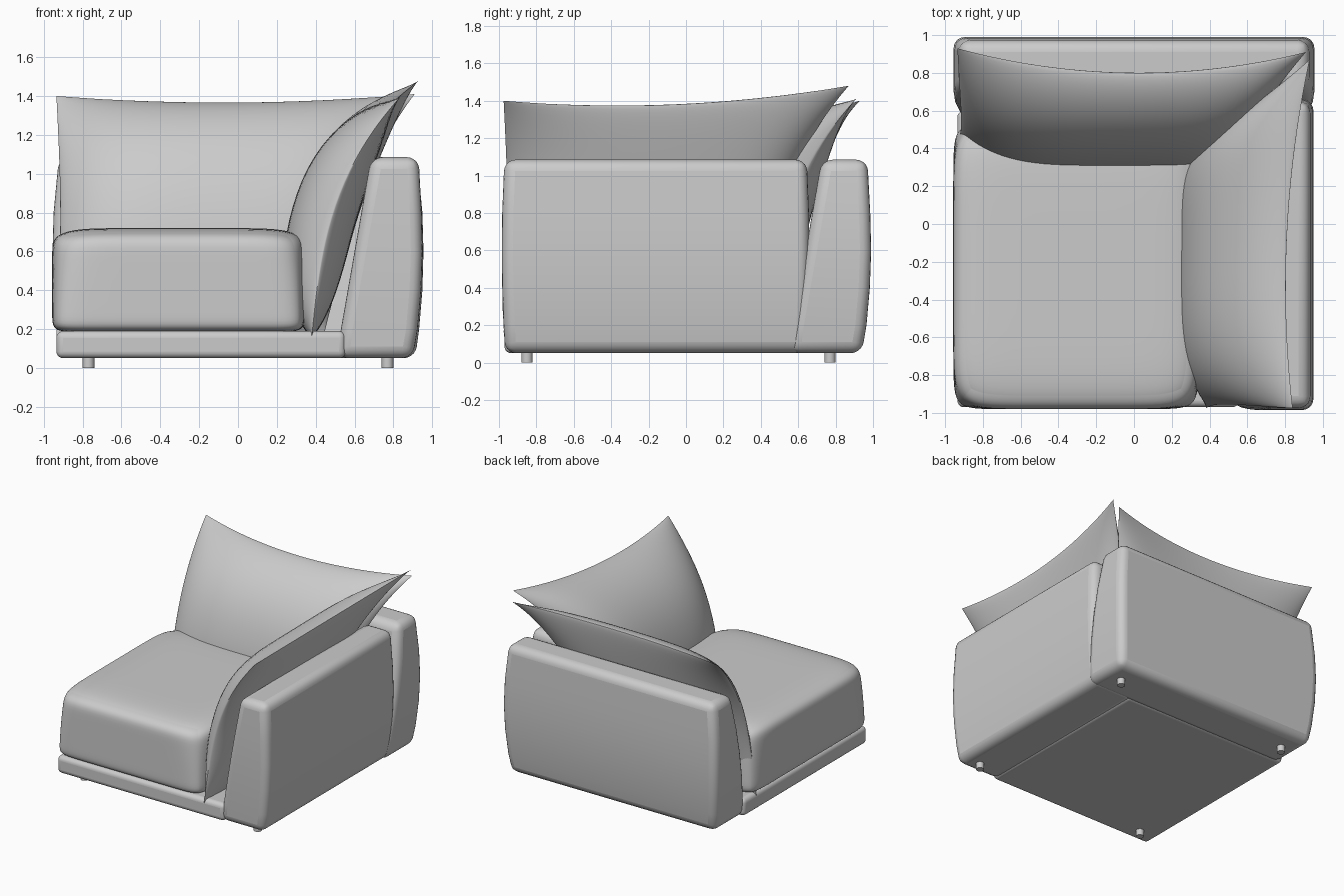
import bpy, bmesh, math

if "Cube" in bpy.data.objects:
    bpy.data.objects.remove(bpy.data.objects["Cube"])

def finish(bm, name, angle=40):
    bmesh.ops.remove_doubles(bm, verts=bm.verts, dist=1e-4)
    bmesh.ops.recalc_face_normals(bm, faces=bm.faces)
    me = bpy.data.meshes.new(name)
    bm.to_mesh(me)
    bm.free()
    ob = bpy.data.objects.new(name, me)
    bpy.context.collection.objects.link(ob)
    bpy.ops.object.select_all(action='DESELECT')
    ob.select_set(True)
    bpy.context.view_layer.objects.active = ob
    bpy.ops.object.shade_smooth_by_angle(angle=math.radians(angle))
    return ob

def bevel(ob, width, segments=5):
    m = ob.modifiers.new("Bevel", 'BEVEL')
    m.width, m.segments = width, segments
    m.limit_method, m.angle_limit = 'ANGLE', math.radians(35)

# Axis maps: "along" the part, "depth" towards the outside, height
def side(l, d, z): return (d, l, z)
def rear(l, d, z): return (l, d, z)

# Upholstered wedge panels (arm and back)
def panel(name, axes, l0, l1, shift, puff):
    prof = [(.51, .05), (.90, .05), (.925, .2), (.943, .4), (.95, .6), (.945, .8),
            (.93, 1.085), (.685, 1.085), (.635, .8), (.6, .6), (.565, .4), (.53, .2)]
    bm = bmesh.new()
    rings = []
    for l, s in ((l0, 1), (l1, -1)):
        rings.append([bm.verts.new(axes(l + s * puff * (z - .6) ** 2, d + shift, z))
                      for d, z in prof])
    a, b = rings
    n = len(prof)
    for i in range(n):
        j = (i + 1) % n
        bm.faces.new((a[i], a[j], b[j], b[i]))
    # each end is closed by quads between matching inner and outer points
    for r in rings:
        for o, i in ((1, 0), (2, 11), (3, 10), (4, 9), (5, 8)):
            p = 7 if o == 5 else i - 1 if i else 11
            bm.faces.new((r[o], r[o + 1], r[p], r[i]))
    bevel(finish(bm, name), .06)

panel("arm_panel", side, -.985, .66, 0, .06)
panel("back_panel", rear, -.955, .955, .04, .14)

# Plinth under the seat
bm = bmesh.new()
bmesh.ops.create_cube(bm, size=1)
for v in bm.verts:
    v.co = (-.19 + v.co.x * 1.49, -.185 + v.co.y * 1.57, .12 + v.co.z * .14)
bevel(finish(bm, "seat_plinth"), .035)

# Puffy seat cushion: a subdivided cube drawn onto a superellipsoid
bm = bmesh.new()
bmesh.ops.create_cube(bm, size=2)
bmesh.ops.subdivide_edges(bm, edges=bm.edges, cuts=27, use_grid_fill=True)
for v in bm.verts:
    p = [math.sin(c * math.pi / 2) for c in v.co]
    n = 11 - 4 * p[2]
    k = sum(abs(c) ** n for c in p) ** (-1 / n)
    v.co = (-.307 + .65 * p[0] * k, -.225 + .755 * p[1] * k, .452 + .268 * p[2] * k)
finish(bm, "seat_cushion", 60)

def through(u, p):
    """Quadratic through three values at u = 0, .5, 1."""
    a, b, c = p
    return a * (2*u - 1) * (u - 1) + 4 * b * u * (1 - u) + c * u * (2*u - 1)

# Leaning cushions with a pinched seam and a mitred corner end
def cushion(name, axes, l0, shift, end, dtop, ztop, nu=44, nv=32):
    def seam(u, v):
        return (.38 + shift + .12 * v + (.34 + through(u, dtop)) * v ** 3,
                .16 + 1.23 * v + through(u, ztop) * v * v)

    def point(i, j, thick):
        u = .5 - .5 * math.cos(math.pi * i / nu)
        v = .5 - .5 * math.cos(math.pi * j / nv)
        d, z = seam(u, v)
        bow = math.sin(math.pi * v)
        start, stop = l0 + .02 * bow, seam(1, v)[0] + end + .06 * bow
        w = 2 * u - 1
        fu = max(0, 1 - abs(w) ** (3.5 if w < 0 else 6)) ** .75
        fv = max(0, 1 - abs(2 * v - 1) ** 2.5) ** .8
        td, tz = .12 + 1.02 * v * v, 1.23
        t = thick * fu * fv / math.hypot(td, tz)
        return axes(start + (stop - start) * u, d - tz * t, z + td * t)

    bm = bmesh.new()
    for thick in (.205, -.13):
        g = [[bm.verts.new(point(i, j, thick)) for j in range(nv + 1)] for i in range(nu + 1)]
        for i in range(nu):
            for j in range(nv):
                bm.faces.new((g[i][j], g[i+1][j], g[i+1][j+1], g[i][j+1]))
    finish(bm, name, 50)

cushion("arm_cushion", side, -.975, 0, -.06, (0, -.03, .09), (.01, -.01, .09))
cushion("back_cushion", rear, -.935, .06, 0, (.03, -.10, .01), (.01, -.025, .02))

# Four short round feet
for x, sx in ((-.77, "left"), (.77, "right")):
    for y, sy in ((-.85, "front"), (.77, "back")):
        bm = bmesh.new()
        bmesh.ops.create_cone(bm, cap_ends=True, segments=24, radius1=.03, radius2=.03, depth=.07)
        bmesh.ops.translate(bm, verts=bm.verts, vec=(x, y, .035))
        finish(bm, f"{sy}_{sx}_foot")
